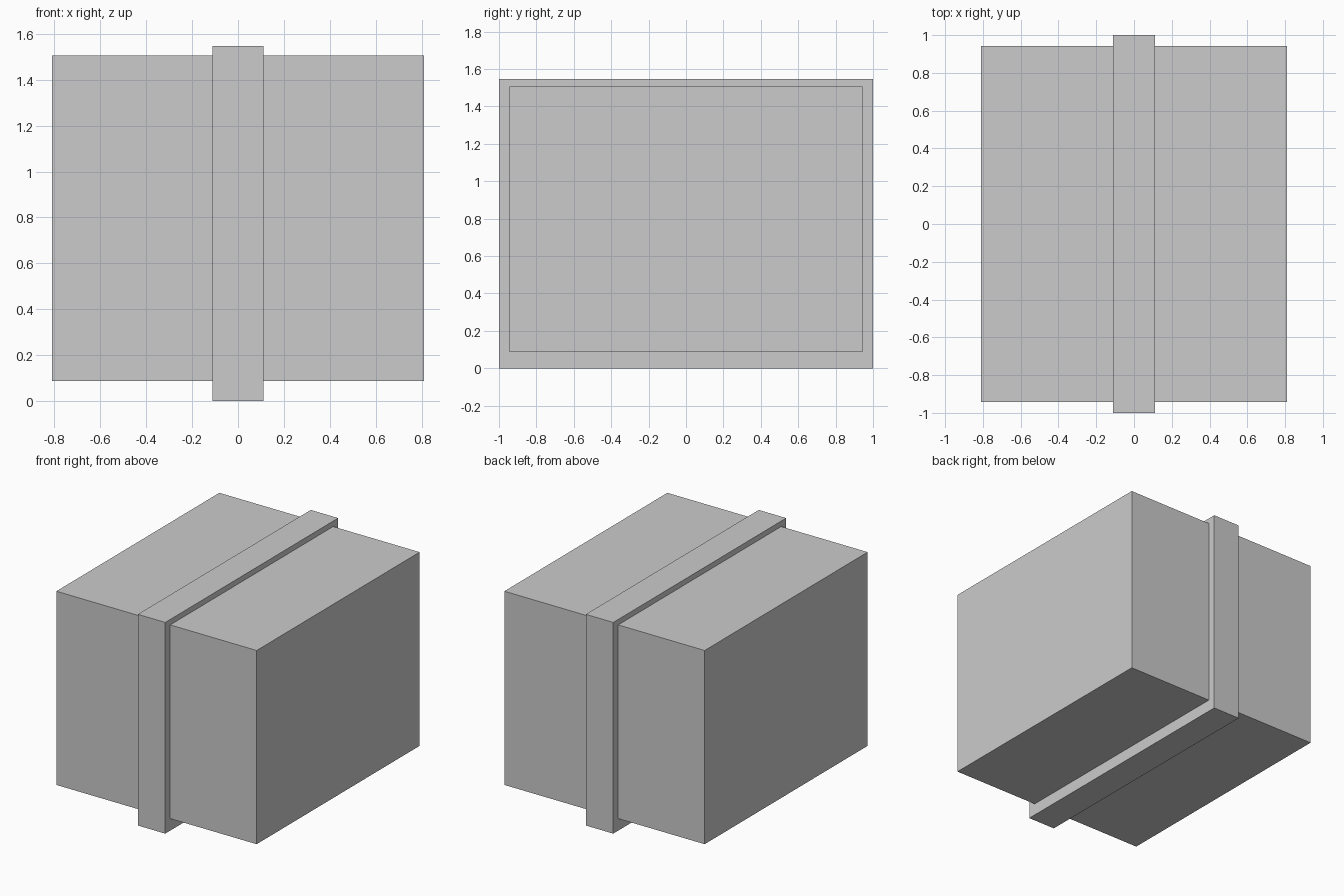
import bpy

if "Cube" in bpy.data.objects:
    bpy.data.objects.remove(bpy.data.objects["Cube"])


def add_box(name, size, bottom):
    """Box centred on x and y, resting at the given height."""
    bpy.ops.mesh.primitive_cube_add(size=1, location=(0, 0, bottom + size[2] / 2))
    box = bpy.context.object
    box.name = name
    box.scale = size
    bpy.ops.object.transform_apply(location=False, rotation=False, scale=True)
    return box


# Main block
add_box("crate_body", (1.622, 1.885, 1.418), 0.088)

# Raised strap wrapped around the middle
add_box("centre_band", (0.222, 2.0, 1.546), 0.0)
